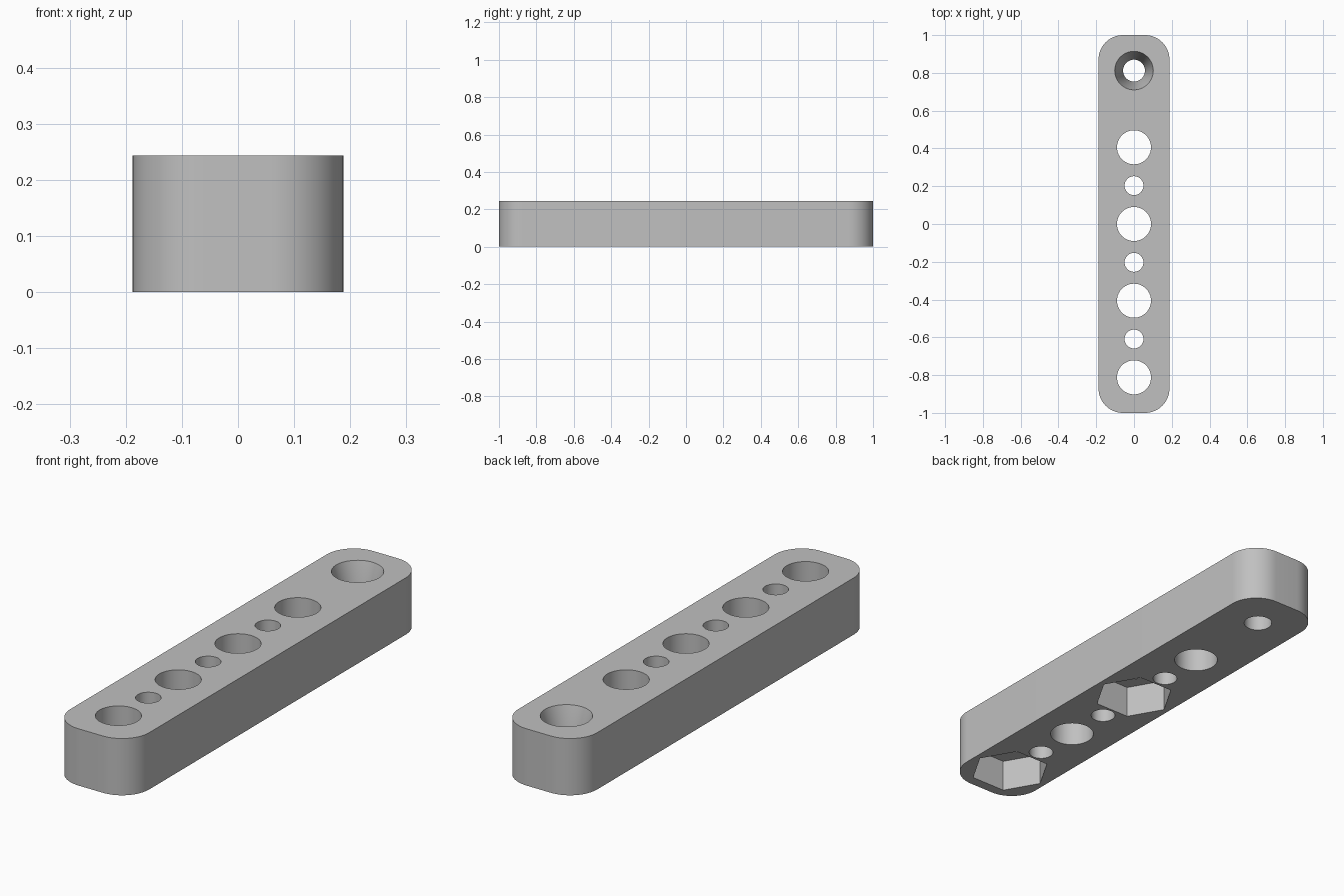
import bpy
import bmesh
import math
from mathutils import Matrix

cube = bpy.data.objects.get("Cube")
if cube:
    bpy.data.objects.remove(cube, do_unlink=True)

HALF_W, HALF_L, HEIGHT, CORNER = 0.188, 1.0, 0.244, 0.13
PITCH = 0.406

grey = bpy.data.materials.new("plain_grey")
grey.use_nodes = True
COLOUR = (0.53, 0.53, 0.53, 1.0)
grey.diffuse_color = COLOUR
grey.node_tree.nodes["Principled BSDF"].inputs["Base Color"].default_value = COLOUR


def make_object(name, bm):
    bmesh.ops.recalc_face_normals(bm, faces=bm.faces[:])
    mesh = bpy.data.meshes.new(name)
    bm.to_mesh(mesh)
    bm.free()
    mesh.materials.append(grey)
    obj = bpy.data.objects.new(name, mesh)
    bpy.context.collection.objects.link(obj)
    return obj


def cut(target, y, low, high, r_low, r_high, sides=64):
    """Subtract an upright prism or cone from the target."""
    bm = bmesh.new()
    bmesh.ops.create_cone(bm, cap_ends=True, segments=sides, radius1=r_low,
                          radius2=r_high, depth=high - low)
    # put a corner of the prism on the x axis
    start = min(abs(math.atan2(v.co.y, v.co.x)) for v in bm.verts)
    bmesh.ops.rotate(bm, verts=bm.verts[:], matrix=Matrix.Rotation(start, 3, "Z"))
    bmesh.ops.translate(bm, verts=bm.verts[:], vec=(0, y, (low + high) / 2))
    cutter = make_object("cutter", bm)
    cutter.hide_render = True
    mod = target.modifiers.new("cut", "BOOLEAN")
    mod.operation = "DIFFERENCE"
    mod.solver = "EXACT"
    mod.object = cutter
    bpy.ops.object.modifier_apply(modifier=mod.name)
    bpy.data.objects.remove(cutter, do_unlink=True)


# Bar with rounded upright corners
bm = bmesh.new()
outline = []
for i, (sx, sy) in enumerate([(1, 1), (-1, 1), (-1, -1), (1, -1)]):
    for step in range(17):
        a = math.pi / 2 * (i + step / 16)
        outline.append(bm.verts.new((sx * (HALF_W - CORNER) + CORNER * math.cos(a),
                                     sy * (HALF_L - CORNER) + CORNER * math.sin(a), 0)))
base = bm.faces.new(outline)
top = bmesh.ops.extrude_face_region(bm, geom=[base])["geom"]
bmesh.ops.translate(bm, vec=(0, 0, HEIGHT),
                    verts=[g for g in top if isinstance(g, bmesh.types.BMVert)])
bar = make_object("drilled_bar", bm)
bpy.ops.object.select_all(action="DESELECT")
bpy.context.view_layer.objects.active = bar
bar.select_set(True)

# Large and small through holes
for n in (-2, -1, 0, 1):
    cut(bar, n * PITCH, -0.1, HEIGHT + 0.1, 0.09, 0.09)
for n in (-1.5, -0.5, 0.5):
    cut(bar, n * PITCH, -0.1, HEIGHT + 0.1, 0.05, 0.05)

# Hexagonal nut pockets underneath
for n in (-2, 0):
    cut(bar, n * PITCH, -0.1, 0.14, 0.165, 0.165, 6)

# Tapered screw hole at the back end
cut(bar, 2 * PITCH, -0.1, HEIGHT + 0.1, 0.058, 0.058)
SLOPE = (0.102 - 0.058) / 0.16
cut(bar, 2 * PITCH, HEIGHT - 0.16, HEIGHT + 0.05, 0.058, 0.102 + 0.05 * SLOPE)

bpy.ops.object.shade_smooth_by_angle(angle=math.radians(30))
